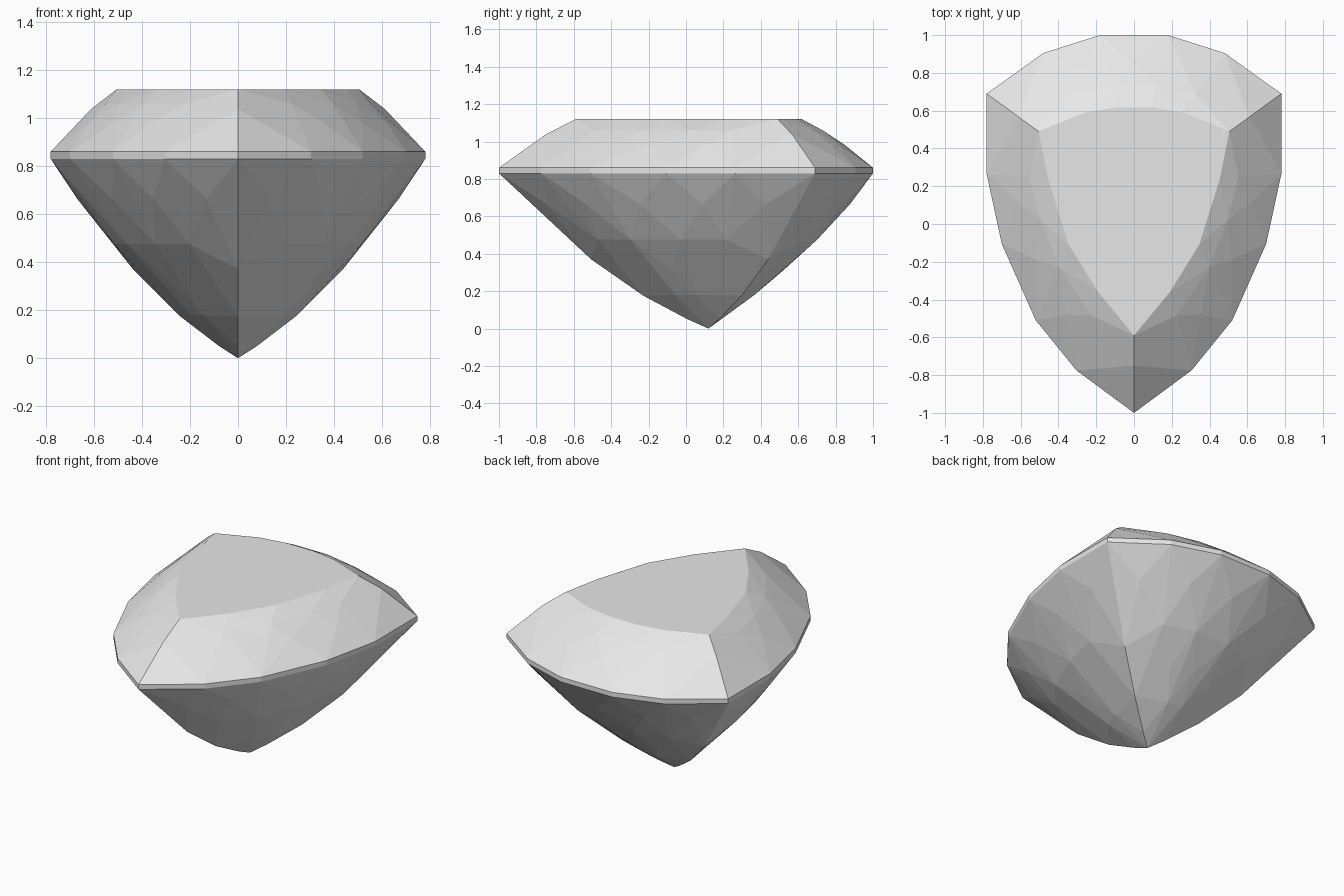
import bpy, bmesh
from mathutils import Vector

cube = bpy.data.objects.get("Cube")
if cube:
    bpy.data.objects.remove(cube, do_unlink=True)

stone = bpy.data.materials.new("pale_grey_stone")
stone.use_nodes = True
stone.diffuse_color = (0.8, 0.8, 0.8, 1)
stone.node_tree.nodes["Principled BSDF"].inputs["Base Color"].default_value = (0.8, 0.8, 0.8, 1)

TABLE_Z, RIM_TOP, RIM_BOTTOM = 1.12, 0.86, 0.83
CULET = Vector((0, 0.12))
CORNERS = (0, 5)          # front tip and rear corner, where the ridges run

# Half outlines from the front tip round to the back
girdle = [Vector(p) for p in [(0, -1), (.305, -.775), (.52, -.51), (.7, -.105),
                              (.78, .265), (.78, .69), (.48, .905), (.18, 1)]]
table = [Vector(p) for p in [(0, -.59), (.19, -.36), (.345, -.11), (.41, .08),
                             (.455, .24), (.505, .49), (.26, .59), (.09, .618)]]


def midpoints(ring):
    """Points halfway along each edge, closing across the mirror plane."""
    nxt = ring[1:] + [Vector((-ring[-1].x, ring[-1].y))]
    return [(a + b) / 2 for a, b in zip(ring, nxt)]


def crown_point(inner, outer, u):
    p = inner.lerp(outer, u)
    z = TABLE_Z + (RIM_TOP - TABLE_Z) * u + 0.08 * u * (1 - u)
    return (p.x, p.y, z)


def pavilion_point(outer, s, z):
    p = CULET.lerp(outer, s)
    return (p.x, p.y, z)


points = [(0, CULET.y, 0)]

# Table and girdle band
for t, g in zip(table, girdle):
    points += [(t.x, t.y, TABLE_Z), (g.x, g.y, RIM_TOP), (g.x, g.y, RIM_BOTTOM)]

# Crown facets: staggered row, and ridge points at the corners
for t, g in list(zip(midpoints(table), midpoints(girdle)))[1:]:
    points.append(crown_point(t, g, 0.6))
for i, (t, g) in enumerate(zip(table, girdle)):
    points.append(crown_point(t, g, 0.39 if i in CORNERS else 0.3))

# Pavilion facets: rows alternate between edge midpoints and girdle corners
for g in midpoints(girdle):
    points.append(pavilion_point(g, 0.86, 0.665))
    points.append(pavilion_point(g, 0.46, 0.315))
for i, g in enumerate(girdle):
    if i in CORNERS:
        rows = [(0.56, 0.37), (0.31, 0.175), (0.1, 0.05)]
    else:
        rows = [(0.66, 0.475), (0.28, 0.18)]
    points += [pavilion_point(g, s, z) for s, z in rows]

# Mirror to the other side and wrap in flat facets
points += [(-x, y, z) for x, y, z in points if x > 0.001]
bm = bmesh.new()
for p in points:
    bm.verts.new(p)
bmesh.ops.remove_doubles(bm, verts=bm.verts, dist=0.001)
hull = bmesh.ops.convex_hull(bm, input=bm.verts)
loose = [v for v in bm.verts if not v.link_faces]
bmesh.ops.delete(bm, geom=loose, context='VERTS')
bmesh.ops.dissolve_limit(bm, angle_limit=0.03, verts=bm.verts, edges=bm.edges)
bmesh.ops.recalc_face_normals(bm, faces=bm.faces)

mesh = bpy.data.meshes.new("cut_gemstone")
bm.to_mesh(mesh)
bm.free()
mesh.materials.append(stone)
bpy.context.collection.objects.link(bpy.data.objects.new("cut_gemstone", mesh))
